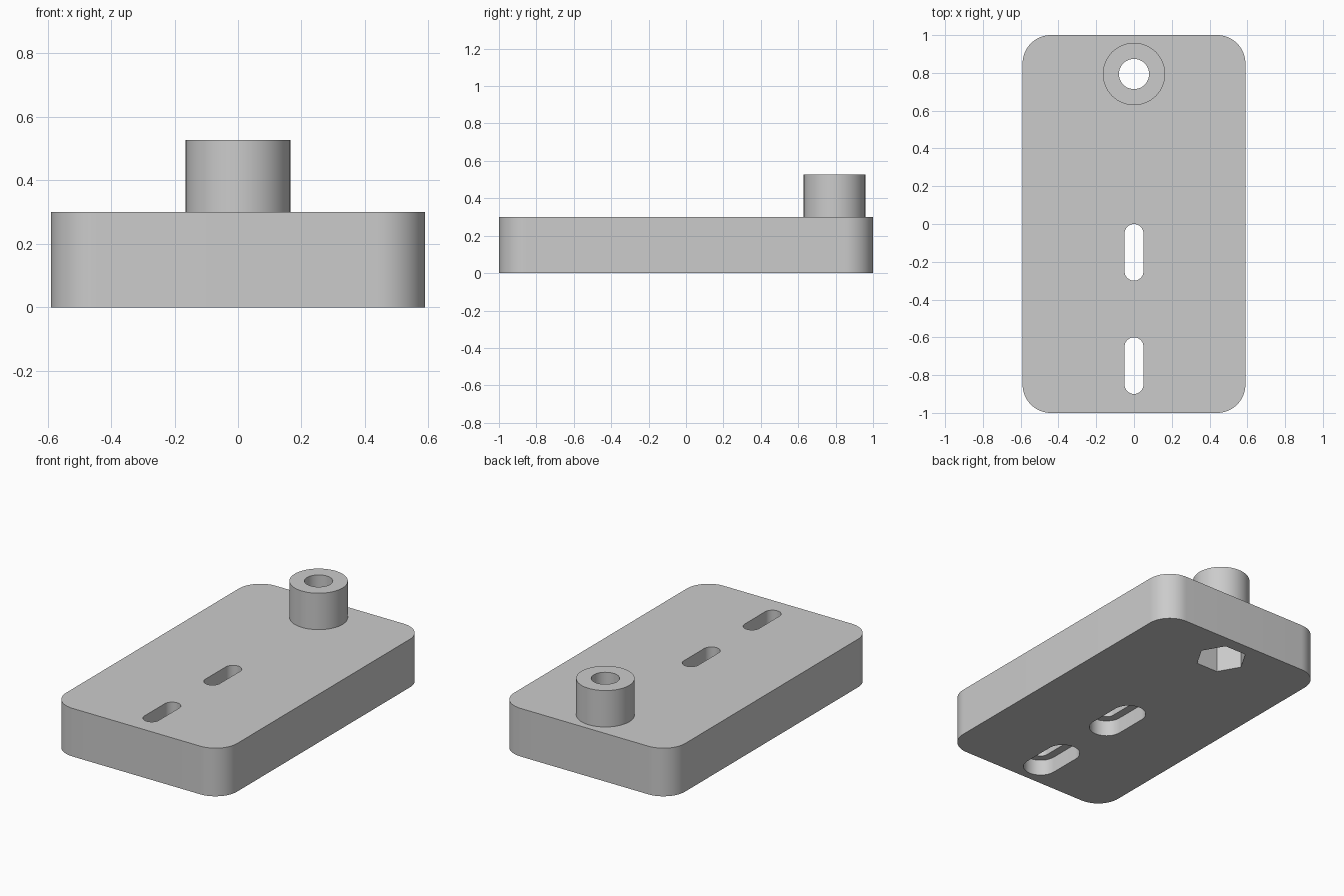
import bpy, bmesh, math

if "Cube" in bpy.data.objects:
    bpy.data.objects.remove(bpy.data.objects["Cube"])

HALF_W, HALF_L, THICK = 0.59, 1.0, 0.30
BOSS_Y, BOSS_R, BOSS_TOP = 0.794, 0.165, 0.527


def rounded(hx, hy, r, cy=0.0, steps=16):
    """Outline of a rounded rectangle centred on (0, cy)."""
    pts = []
    for k, (sx, sy) in enumerate([(1, 1), (-1, 1), (-1, -1), (1, -1)]):
        for i in range(steps + 1):
            a = math.pi / 2 * (k + i / steps)
            p = (sx * (hx - r) + r * math.cos(a), cy + sy * (hy - r) + r * math.sin(a))
            if not pts or math.dist(p, pts[-1]) > 1e-5:
                pts.append(p)
    if math.dist(pts[0], pts[-1]) < 1e-5:
        pts.pop()
    return pts


def polygon(r, cy, n):
    return [(r * math.cos(2 * math.pi * i / n), cy + r * math.sin(2 * math.pi * i / n))
            for i in range(n)]


def prism(name, outline, z0, z1):
    bm = bmesh.new()
    base = bm.faces.new([bm.verts.new((x, y, z0)) for x, y in outline])
    top = bmesh.ops.extrude_face_region(bm, geom=[base])
    bmesh.ops.translate(bm, vec=(0, 0, z1 - z0),
                        verts=[g for g in top["geom"] if isinstance(g, bmesh.types.BMVert)])
    bmesh.ops.recalc_face_normals(bm, faces=bm.faces)
    mesh = bpy.data.meshes.new(name)
    bm.to_mesh(mesh)
    bm.free()
    obj = bpy.data.objects.new(name, mesh)
    bpy.context.collection.objects.link(obj)
    return obj


def combine(target, tool, operation):
    """Apply a boolean and discard the tool object."""
    mod = target.modifiers.new(operation, 'BOOLEAN')
    mod.object, mod.operation, mod.solver = tool, operation, 'EXACT'
    deps = bpy.context.evaluated_depsgraph_get()
    mesh = bpy.data.meshes.new_from_object(target.evaluated_get(deps))
    target.modifiers.clear()
    target.data = mesh
    bpy.data.objects.remove(tool)


# Base plate with rounded corners, and the round boss on top
plate = prism("mounting_plate", rounded(HALF_W, HALF_L, 0.15), 0, THICK)
combine(plate, prism("boss", polygon(BOSS_R, BOSS_Y, 64), 0.1, BOSS_TOP), 'UNION')

# Bolt hole through the boss, with a hexagonal nut pocket underneath
combine(plate, prism("bolt_hole", polygon(0.08, BOSS_Y, 48), -0.1, 0.7), 'DIFFERENCE')
combine(plate, prism("nut_pocket", polygon(0.15, BOSS_Y, 6), -0.1, 0.25), 'DIFFERENCE')

# Two slots, each with a wider recess underneath
for y in (-0.15, -0.75):
    combine(plate, prism("slot", rounded(0.05, 0.15, 0.05, y), -0.1, 0.5), 'DIFFERENCE')
    combine(plate, prism("slot_recess", rounded(0.10, 0.20, 0.10, y), -0.1, 0.10), 'DIFFERENCE')

# Plain grey finish
grey = bpy.data.materials.new("grey")
grey.diffuse_color = (0.6, 0.6, 0.6, 1)
grey.use_nodes = True
grey.node_tree.nodes["Principled BSDF"].inputs["Base Color"].default_value = grey.diffuse_color
plate.data.materials.clear()
plate.data.materials.append(grey)

bpy.context.view_layer.objects.active = plate
plate.select_set(True)
bpy.ops.object.shade_smooth_by_angle(angle=math.radians(30))
